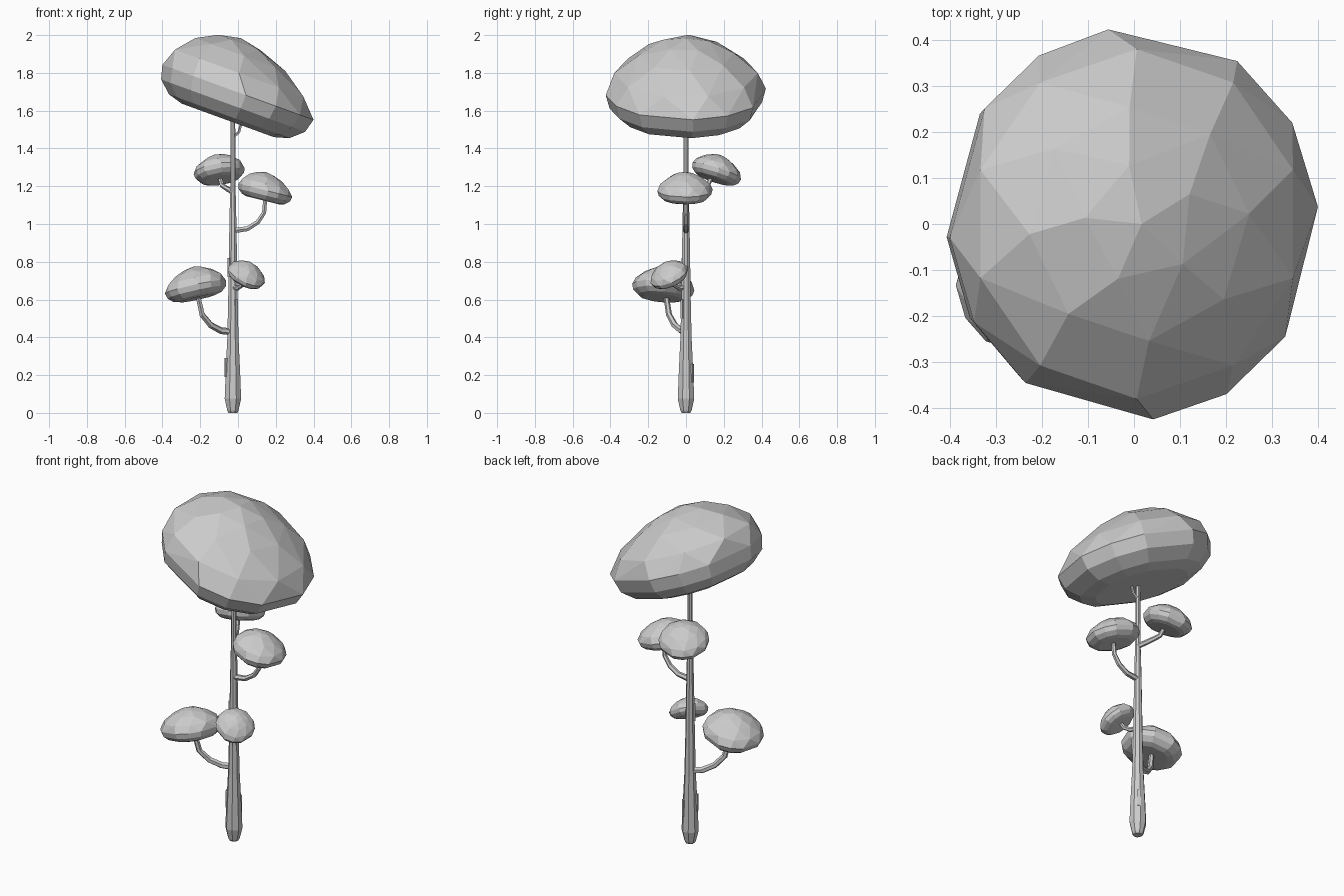
import bpy, bmesh, math
from mathutils import Vector, Matrix

if "Cube" in bpy.data.objects:
    bpy.data.objects.remove(bpy.data.objects["Cube"])

TX = -0.027  # trunk centre in x


def finish(bm, name):
    bmesh.ops.recalc_face_normals(bm, faces=bm.faces)
    me = bpy.data.meshes.new(name)
    bm.to_mesh(me)
    bm.free()
    ob = bpy.data.objects.new(name, me)
    bpy.context.collection.objects.link(ob)
    return ob


def canopy(name, loc, normal, s, lean):
    """Faceted dome with a rounded rim and flat underside, tilted along normal."""
    rim = [98, 56, 31, 5, -35, -60, -84, -126, -150, -176, 144, 121]
    rings = [(.26, -.158, rim), (.34, -.135, rim), (.407, -.075, rim), (.427, 0, rim),
             (.38, .098, [18 + 36 * i for i in range(10)]),
             (.255, .192, [5 + 45 * i for i in range(8)]),
             (.13, .25, [30 + 72 * i for i in range(5)]), (0, .275, [0])]
    n = Vector(normal).normalized()
    uphill = Vector((-n.x, -n.y, 0)).normalized()
    rot = Vector((0, 0, 1)).rotation_difference(n).to_matrix()
    bm = bmesh.new()
    for r, w, angles in rings:
        for a in angles:
            a = math.radians(a)
            p = Vector((r * math.cos(a), r * math.sin(a), w)) + uphill * lean * max(w, 0)
            bm.verts.new(Vector(loc) + rot @ (p * s))
    bmesh.ops.convex_hull(bm, input=bm.verts)
    bmesh.ops.dissolve_limit(bm, angle_limit=math.radians(3), verts=bm.verts, edges=bm.edges)
    return finish(bm, name)


def tube(name, pts, radii, sides):
    """Low-poly tapered tube through the points."""
    pts = [Vector(p) for p in pts]
    bm = bmesh.new()
    loops = []
    for i, (p, r) in enumerate(zip(pts, radii)):
        d = (pts[min(i + 1, len(pts) - 1)] - pts[max(i - 1, 0)]).normalized()
        q = Vector((0, 0, 1)).rotation_difference(d)
        loops.append([bm.verts.new(p + q @ Vector((r * math.cos(t), r * math.sin(t), 0)))
                      for t in (2 * math.pi * (k + .5) / sides for k in range(sides))])
    for a, b in zip(loops, loops[1:]):
        for k in range(sides):
            j = (k + 1) % sides
            bm.faces.new((a[k], a[j], b[j], b[k]))
    bm.faces.new(loops[0][::-1])
    bm.faces.new(loops[-1])
    return finish(bm, name)


# Trunk: swollen foot, long taper
profile = [(0, .025), (.012, .032), (.075, .047), (.2, .042), (.4, .032), (.6, .027),
           (.85, .023), (1.05, .019), (1.2, .015), (1.6, .013)]
tube("trunk", [(TX, 0, z) for z, r in profile], [r for z, r in profile], 8)

# Branches
tube("branch_low_left", [(-.035, 0, .43), (-.09, -.025, .435), (-.145, -.06, .465),
     (-.19, -.09, .52), (-.212, -.105, .62)], [.019, .018, .017, .016, .014], 6)
tube("branch_low_right", [(TX, 0, .665), (-.005, -.035, .66), (.02, -.06, .675),
     (.035, -.08, .72)], [.013, .013, .012, .011], 6)
tube("branch_high_left", [(TX, 0, 1.17), (-.055, .06, 1.185), (-.085, .115, 1.205),
     (-.1, .14, 1.26)], [.015, .014, .013, .012], 6)
tube("branch_high_right", [(TX, 0, .965), (.05, 0, .975), (.105, 0, 1.01),
     (.138, 0, 1.06), (.145, 0, 1.14)], [.017, .015, .014, .013, .012], 6)
tube("branch_top", [(TX, 0, 1.46), (.005, 0, 1.485), (.025, 0, 1.56)], [.009, .008, .007], 5)

# Foliage caps
canopy("main_canopy", (0, 0, 1.697), (.342, 0, .94), 1, .3)
canopy("cap_low_left", (-.225, -.12, .667), (-.22, .08, 1), .39, .1)
canopy("cap_low_right", (.045, -.09, .73), (.5, -.45, 1), .25, .1)
canopy("cap_high_left", (-.1, .163, 1.28), (-.15, .33, 1), .32, .1)
canopy("cap_high_right", (.145, -.005, 1.178), (.25, 0, 1), .345, .2)

# Raised bark slivers on the trunk
for i, (deg, z, r) in enumerate([(200, .24, .037), (-50, .55, .026), (215, .77, .022), (60, .21, .038)]):
    a = math.radians(deg)
    bm = bmesh.new()
    m = (Matrix.Translation((TX + r * math.cos(a), r * math.sin(a), z))
         @ Matrix.Rotation(a, 4, 'Z') @ Matrix.Diagonal((.012, .018, .1, 1)))
    bmesh.ops.create_cube(bm, size=1, matrix=m)
    finish(bm, f"bark_{i + 1}")
